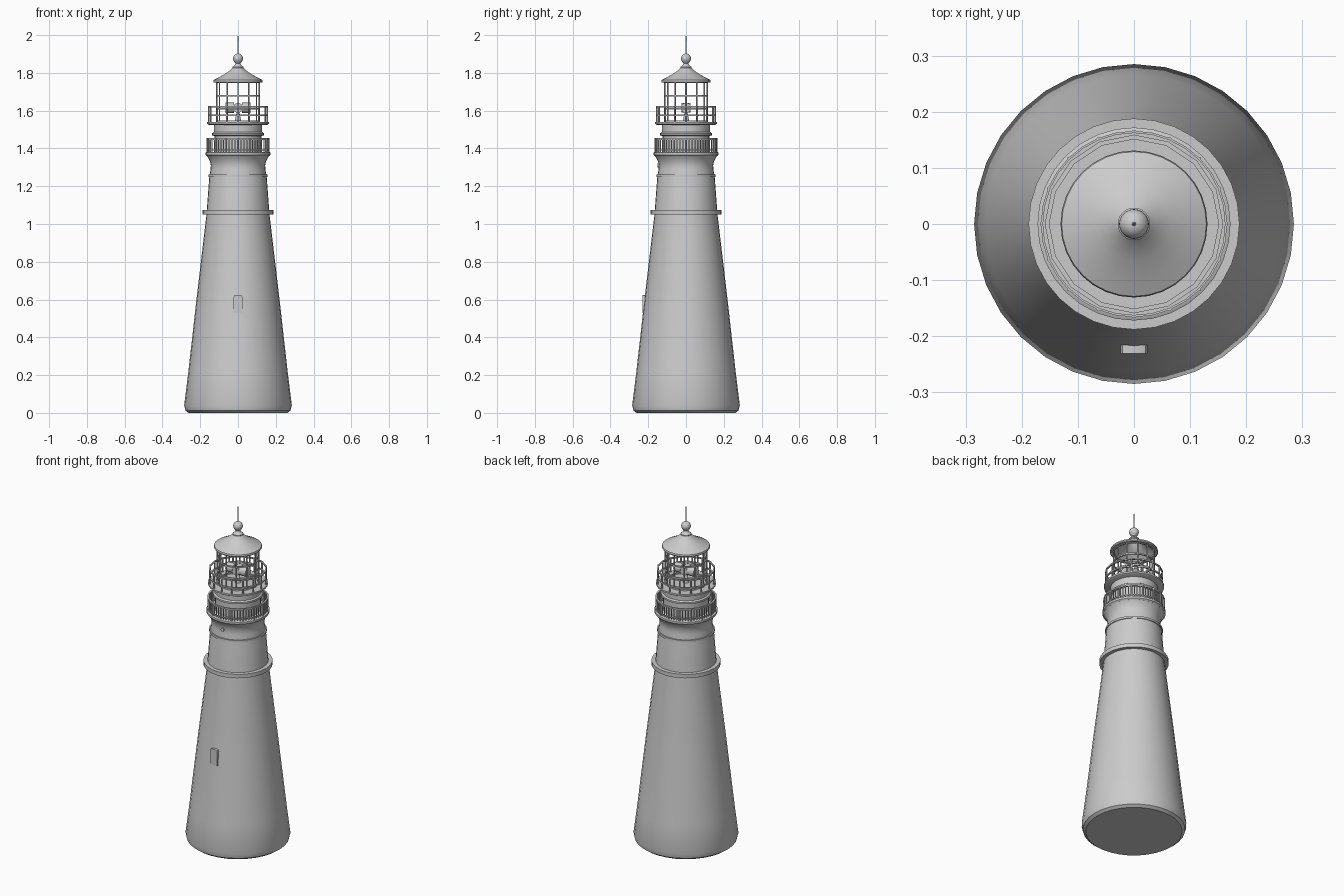
import bpy, bmesh
from math import pi, sin, cos, radians
from mathutils import Matrix, Vector

if "Cube" in bpy.data.objects:
    bpy.data.objects.remove(bpy.data.objects["Cube"])


def finish(bm, name, smooth=True):
    bmesh.ops.remove_doubles(bm, verts=bm.verts, dist=1e-5)
    bmesh.ops.recalc_face_normals(bm, faces=bm.faces)
    me = bpy.data.meshes.new(name)
    bm.to_mesh(me)
    bm.free()
    ob = bpy.data.objects.new(name, me)
    bpy.context.collection.objects.link(ob)
    if smooth:
        bpy.ops.object.select_all(action='DESELECT')
        ob.select_set(True)
        bpy.context.view_layer.objects.active = ob
        bpy.ops.object.shade_smooth_by_angle(angle=radians(35))
    return ob


def lathe(name, profile, n=32, closed=False):
    # profile of (radius, height) pairs turned about z
    bm = bmesh.new()
    rings = [[bm.verts.new((r * sin(2 * pi * i / n), r * cos(2 * pi * i / n), z))
              for r, z in profile] for i in range(n)]
    m = len(profile)
    for i in range(n):
        a, b = rings[i], rings[(i + 1) % n]
        for j in range(m if closed else m - 1):
            k = (j + 1) % m
            bm.faces.new((a[j], b[j], b[k], a[k]))
    return finish(bm, name)


def hoop(name, r0, r1, z0, z1, n=32):
    return lathe(name, [(r0, z0), (r1, z0), (r1, z1), (r0, z1)], n, True)


def rod(bm, p, q, r, r2=None, sides=6):
    p, q = Vector(p), Vector(q)
    d = q - p
    mat = Matrix.Translation((p + q) / 2) @ d.to_track_quat('Z', 'Y').to_matrix().to_4x4()
    bmesh.ops.create_cone(bm, cap_ends=True, segments=sides, radius1=r,
                          radius2=r if r2 is None else r2, depth=d.length, matrix=mat)


def post_circle(name, count, rad, z0, z1, r):
    bm = bmesh.new()
    for i in range(count):
        a = 2 * pi * i / count
        x, y = rad * sin(a), rad * cos(a)
        rod(bm, (x, y, z0), (x, y, z1), r)
    return finish(bm, name)


# tapered tower with flared head
lathe("tower", [(0, 0), (.262, 0), (.278, .012), (.285, .04), (.265, .2), (.220, .6),
                (.167, 1.05), (.152, 1.25), (.145, 1.29), (.144, 1.31), (.148, 1.33),
                (.157, 1.35), (.166, 1.362), (0, 1.362)])
hoop("belt_course", .15, .188, 1.05, 1.073)
hoop("upper_band", .14, .157, 1.25, 1.262)

# lower gallery
lathe("lower_deck", [(0, 1.36), (.165, 1.36), (.172, 1.366), (.172, 1.378), (.165, 1.382), (0, 1.382)])
post_circle("lower_balusters", 64, .161, 1.38, 1.45, .0028)
post_circle("lower_posts", 16, .163, 1.38, 1.455, .005)
hoop("lower_handrail", .157, .166, 1.446, 1.455)
hoop("lower_bottom_rail", .159, .164, 1.39, 1.395)

# watch room
lathe("watch_room", [(0, 1.38), (.124, 1.38), (.124, 1.465), (.137, 1.47), (.137, 1.48),
                     (.128, 1.486), (.128, 1.527), (0, 1.527)])

# upper gallery
lathe("upper_deck", [(0, 1.525), (.155, 1.525), (.163, 1.53), (.163, 1.54), (0, 1.54)])
post_circle("upper_posts", 16, .155, 1.535, 1.625, .0045)
for i, z in enumerate((1.575, 1.621)):
    hoop("upper_rail_%d" % i, .151, .159, z - .004, z + .004, 16)

# open lantern frame
post_circle("lantern_mullions", 12, .113, 1.538, 1.76, .004)
for i, z in enumerate((1.544, 1.61, 1.68, 1.75)):
    hoop("lantern_bar_%d" % i, .109, .117, z - .004, z + .004, 12)

# lamp: pedestal, double-ended housing and round hub
bm = bmesh.new()
rod(bm, (0, 0, 1.538), (0, 0, 1.59), .018, .008, 12)
finish(bm, "lamp_pedestal")
bm = bmesh.new()
for s in (-1, 1):
    rod(bm, (s * .02, 0, 1.615), (s * .066, 0, 1.615), .027, .027, 16)
finish(bm, "lamp_drums")
bm = bmesh.new()
rod(bm, (0, -.025, 1.615), (0, .025, 1.615), .026, .026, 16)
finish(bm, "lamp_hub")

# roof shell, finial ball and spike
lathe("roof", [(.115, 1.748), (.128, 1.748), (.131, 1.753), (.129, 1.762), (.098, 1.778),
               (.065, 1.797), (.04, 1.815), (.028, 1.828), (.026, 1.828), (.038, 1.81),
               (.063, 1.79), (.096, 1.77)], 32, True)
ball = [(.0265 * sin(a), 1.876 - .0265 * cos(a)) for a in [pi * k / 12 for k in range(3, 13)]]
lathe("finial", [(0, 1.822), (.029, 1.822), (.029, 1.832), (.018, 1.84), (.013, 1.85)] + ball, 24)
bm = bmesh.new()
rod(bm, (0, 0, 1.895), (0, 0, 2.0), .0035, .0012, 8)
finish(bm, "spike")

# arched window box on the front
bm = bmesh.new()
w, r = .024, .012
outline = [(-w, .53), (w, .53)]
outline += [(w - r + r * cos(a), .613 + r * sin(a)) for a in (0, pi / 4, pi / 2)]
outline += [(r - w - r * cos(a), .613 + r * sin(a)) for a in (pi / 2, pi / 4, 0)]
face = bm.faces.new([bm.verts.new((x, -.231, z)) for x, z in outline])
back = bmesh.ops.extrude_face_region(bm, geom=[face])
bmesh.ops.translate(bm, vec=(0, .03, 0), verts=[v for v in back["geom"] if isinstance(v, bmesh.types.BMVert)])
finish(bm, "window")

# small round vent under the gallery
bm = bmesh.new()
rod(bm, (0, -.13, 1.31), (0, -.15, 1.31), .01, .01, 12)
finish(bm, "vent")
